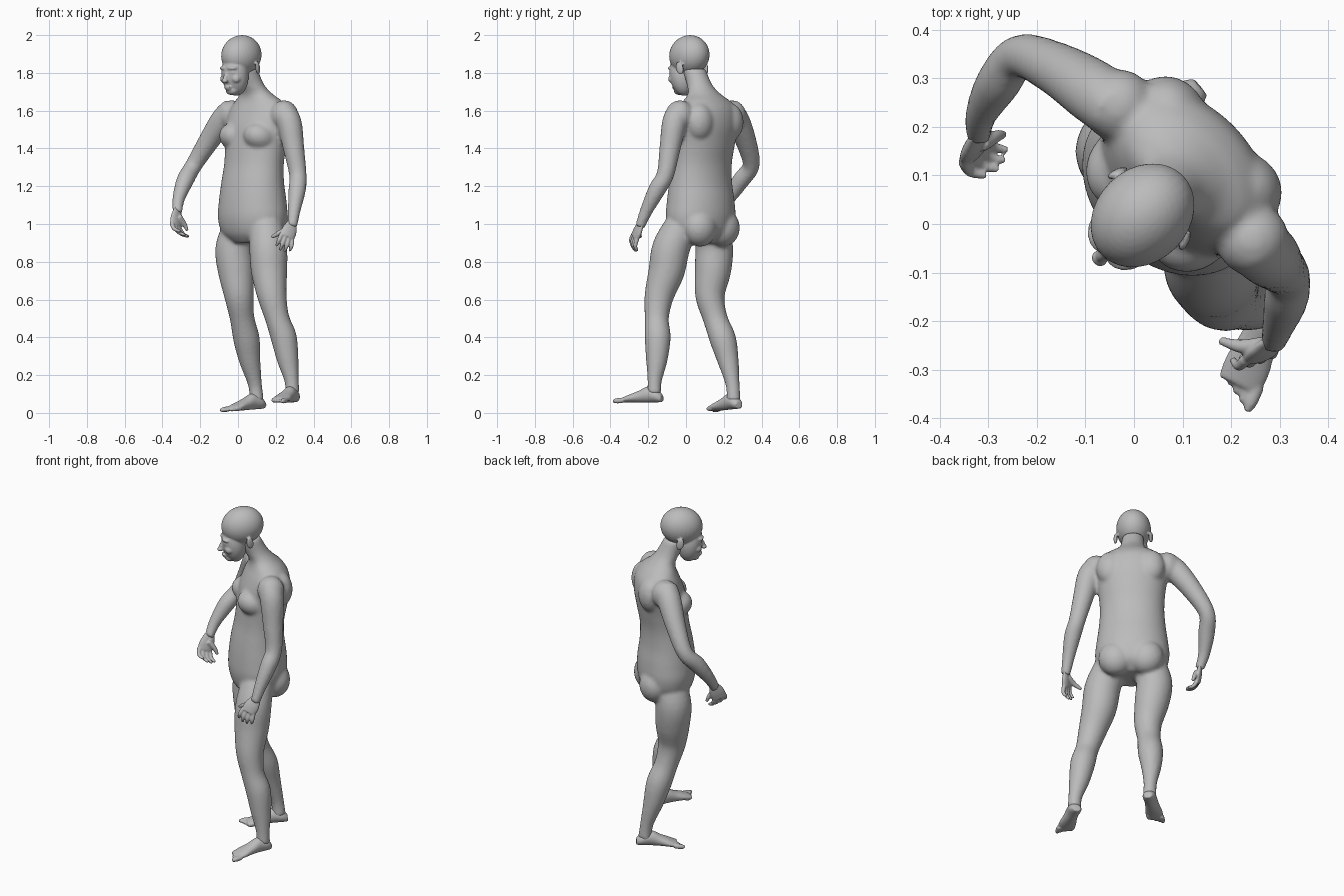
import bpy, bmesh, math
from mathutils import Vector, Matrix

cube = bpy.data.objects.get("Cube")
if cube:
    bpy.data.objects.remove(cube)

grey = bpy.data.materials.new("body grey")
grey.use_nodes = True
grey.diffuse_color = (0.5, 0.5, 0.5, 1)
grey.node_tree.nodes["Principled BSDF"].inputs["Base Color"].default_value = grey.diffuse_color

# The figure is turned halfway to its right
TURN = Matrix.Rotation(-math.pi / 4, 4, "Z")
SIDE = TURN @ Vector((1, 0, 0))
BACK = TURN @ Vector((0, 1, 0))


def spline(rows, steps=5):
    """Smooth rows of numbers with a Catmull-Rom curve."""
    rows = [Vector(r) for r in rows]
    ends = [rows[0]] + rows + [rows[-1]]
    out = []
    for a, b, c, d in zip(ends, ends[1:], ends[2:], ends[3:]):
        for k in range(steps):
            t = k / steps
            out.append(b + (c - a) * t / 2 + (a * 2 - b * 5 + c * 4 - d) * t * t / 2
                       + (b * 3 - a - c * 3 + d) * t ** 3 / 2)
    return out + [rows[-1]]


def loft(bm, rings, sides=24):
    """Skin a list of (centre, half axis, half axis) ellipses."""
    loops = []
    for centre, u, v in rings:
        angles = [math.tau * i / sides for i in range(sides)]
        loops.append([bm.verts.new(centre + u * math.cos(a) + v * math.sin(a)) for a in angles])
    for low, high in zip(loops, loops[1:]):
        for i in range(sides):
            j = (i + 1) % sides
            bm.faces.new((low[i], low[j], high[j], high[i]))
    bm.faces.new(loops[0][::-1])
    bm.faces.new(loops[-1])


def tube(bm, rows, across=SIDE, flat=1.0):
    """Sweep rows of x, y, z, radius; flat squashes the section."""
    rows = spline(rows)
    points = [Vector(r[:3]) for r in rows]
    rings = []
    for i, p in enumerate(points):
        along = (points[min(i + 1, len(points) - 1)] - points[max(i - 1, 0)]).normalized()
        u = (across - along * across.dot(along)).normalized()
        rings.append((p, u * rows[i][3], along.cross(u) * rows[i][3] * flat))
    loft(bm, rings)


def ball(bm, centre, size, pitch=0.0, yaw=0.0):
    """Ellipsoid placed by side, back and height in the turned frame."""
    matrix = (TURN @ Matrix.Translation(centre) @ Matrix.Rotation(yaw, 4, "Z")
              @ Matrix.Rotation(pitch, 4, "X") @ Matrix.Diagonal((*size, 1)))
    bmesh.ops.create_uvsphere(bm, u_segments=32, v_segments=20, radius=1, matrix=matrix)


def finish(name, bm, voxel, smoothing):
    """Fuse overlapping shapes into one smooth skin."""
    bmesh.ops.recalc_face_normals(bm, faces=bm.faces)
    mesh = bpy.data.meshes.new(name)
    bm.to_mesh(mesh)
    bm.free()
    mesh.materials.append(grey)
    obj = bpy.data.objects.new(name, mesh)
    bpy.context.collection.objects.link(obj)
    remesh = obj.modifiers.new("fuse", "REMESH")
    remesh.mode = "VOXEL"
    remesh.voxel_size = voxel
    remesh.use_smooth_shade = True
    smooth = obj.modifiers.new("soften", "SMOOTH")
    smooth.factor = 0.5
    smooth.iterations = smoothing


# Torso and neck: height, offset to the back, half width, half depth
body = bmesh.new()
TORSO = [(.9, .1, .1, .09), (.95, .11, .18, .14), (1.03, .11, .205, .16), (1.12, .11, .198, .158),
         (1.22, .11, .185, .145), (1.32, .12, .178, .135), (1.42, .135, .185, .138),
         (1.52, .15, .2, .138), (1.6, .16, .19, .12), (1.65, .155, .15, .095),
         (1.69, .135, .095, .075), (1.74, .1, .068, .066), (1.82, .06, .06, .062)]
loft(body, [(BACK * b + Vector((0, 0, z)), SIDE * w, BACK * d) for z, b, w, d in spline(TORSO)], 48)
for s in (-1, 1):
    ball(body, (s * .09, .075, 1.46), (.085, .095, .075), -.3)      # chest
    ball(body, (s * .085, .19, .98), (.095, .085, .1))              # seat
    ball(body, (s * .195, .15, 1.575), (.075, .075, .08))           # shoulder cap
    ball(body, (s * .11, .215, 1.54), (.08, .07, .1))               # shoulder blade

# Arms
RIGHT_ARM = [(-.03, .23, 1.61, .06), (-.08, .27, 1.55, .066), (-.16, .32, 1.43, .055),
             (-.235, .345, 1.31, .045), (-.28, .29, 1.23, .046), (-.315, .225, 1.13, .033),
             (-.32, .18, 1.06, .026)]
LEFT_ARM = [(.23, -.03, 1.61, .06), (.27, -.06, 1.54, .066), (.295, -.085, 1.4, .056),
            (.317, -.11, 1.26, .046), (.313, -.155, 1.18, .046), (.297, -.21, 1.07, .034),
            (.287, -.245, .985, .026)]
# Legs
RIGHT_LEG = [(.01, .14, .98, .09), (-.02, .15, .87, .1), (-.01, .142, .75, .096), (.005, .127, .62, .078),
             (.022, .155, .5, .065), (.045, .195, .39, .07), (.062, .222, .28, .057),
             (.09, .247, .15, .037), (.1, .252, .06, .038)]
LEFT_LEG = [(.15, -.03, .98, .09), (.16, -.08, .87, .1), (.165, -.103, .75, .096), (.18, -.142, .62, .078),
            (.208, -.155, .5, .064), (.242, -.15, .4, .069), (.264, -.155, .28, .057),
            (.284, -.166, .17, .038), (.288, -.168, .1, .038)]
for limb in (RIGHT_ARM, LEFT_ARM, RIGHT_LEG, LEFT_LEG):
    tube(body, limb)
finish("body", body, .01, 6)

# Head with a simple face
head = bmesh.new()
ball(head, (0, .025, 1.893), (.096, .118, .106), .25)               # skull
ball(head, (0, -.022, 1.79), (.074, .068, .112), .12)               # face
ball(head, (0, -.045, 1.708), (.036, .03, .026))                    # chin
ball(head, (0, -.092, 1.775), (.013, .014, .034), -.35)             # nose bridge
ball(head, (0, -.1, 1.757), (.018, .016, .012))                     # nose tip
ball(head, (0, -.077, 1.725), (.026, .014, .006))                   # upper lip
ball(head, (0, -.073, 1.714), (.022, .014, .006))                   # lower lip
for s in (-1, 1):
    ball(head, (s * .032, -.077, 1.825), (.03, .016, .011), 0, s * .35)   # brow
    ball(head, (s * .032, -.072, 1.802), (.017, .014, .009))        # eye
    ball(head, (s * .042, -.055, 1.768), (.026, .026, .024))        # cheek
    ball(head, (s * .098, .05, 1.825), (.009, .022, .036), .25, s * .35)  # ear
finish("head", head, .005, 4)


# Hands: flattened palm, four curled fingers and a thumb
def hand(name, wrist, knuckle, across, bend, curl, thumb):
    bm = bmesh.new()
    wrist, knuckle, bend, curl = map(Vector, (wrist, knuckle, bend, curl))
    across = Vector(across).normalized()
    middle = wrist.lerp(knuckle, .55)
    tube(bm, [(*wrist, .026), (*middle, .042), (*knuckle, .042)], across, .42)
    for i, length in enumerate((.9, 1.05, 1, .8)):
        base = knuckle + across * (i - 1.5) * .022
        joint = base + bend * length + across * (i - 1.5) * .004
        tip = joint + curl * length
        tube(bm, [(*base, .012), (*joint, .0105), (*tip, .007)], across)
    tube(bm, thumb, Vector((0, 1, 0)))
    finish(name, bm, .0045, 3)


hand("left_hand", (.29, -.235, 1.01), (.258, -.27, .93), (.9, .3, -.45), (-.01, -.012, -.038),
     (-.014, .014, -.032), [(.265, -.25, .975, .018), (.22, -.252, .953, .014), (.178, -.24, .93, .008)])
hand("right_hand", (-.319, .19, 1.08), (-.33, .15, .99), (.6, .6, -.4), (.02, -.02, -.036),
     (.036, -.008, -.014), [(-.315, .165, 1.04, .018), (-.285, .18, 1, .013), (-.268, .185, .965, .008)])


# Feet: sole-aligned sections from heel to ball, then toes
FOOT = [(-.01, .022, .04), (.02, .036, .068), (.07, .036, .085), (.12, .04, .064),
        (.17, .048, .045), (.215, .046, .028)]


def foot(name, heel, toe, inner):
    bm = bmesh.new()
    heel, toe = Vector(heel), Vector(toe)
    along = (toe - heel).normalized()
    across = Vector((-along.y, along.x, 0)).normalized()
    up = along.cross(across)
    up *= math.copysign(1, up.z)
    loft(bm, [(heel + along * t + up * h / 2, across * w, up * h / 2) for t, w, h in spline(FOOT)])
    for i in range(5):
        start = heel + along * (.2 - i * .006) + across * inner * (.036 - i * .018) + up * .013
        end = start + along * (.058 - i * .006) - up * .004
        size = .014 if i == 0 else .0105
        tube(bm, [(*start, size), (*start.lerp(end, .6), size), (*end, size * .6)], across)
    finish(name, bm, .005, 4)


foot("right_foot", (.13, .277, .022), (-.08, .105, .004), -1)
foot("left_foot", (.302, -.135, .056), (.2, -.37, .053), 1)
